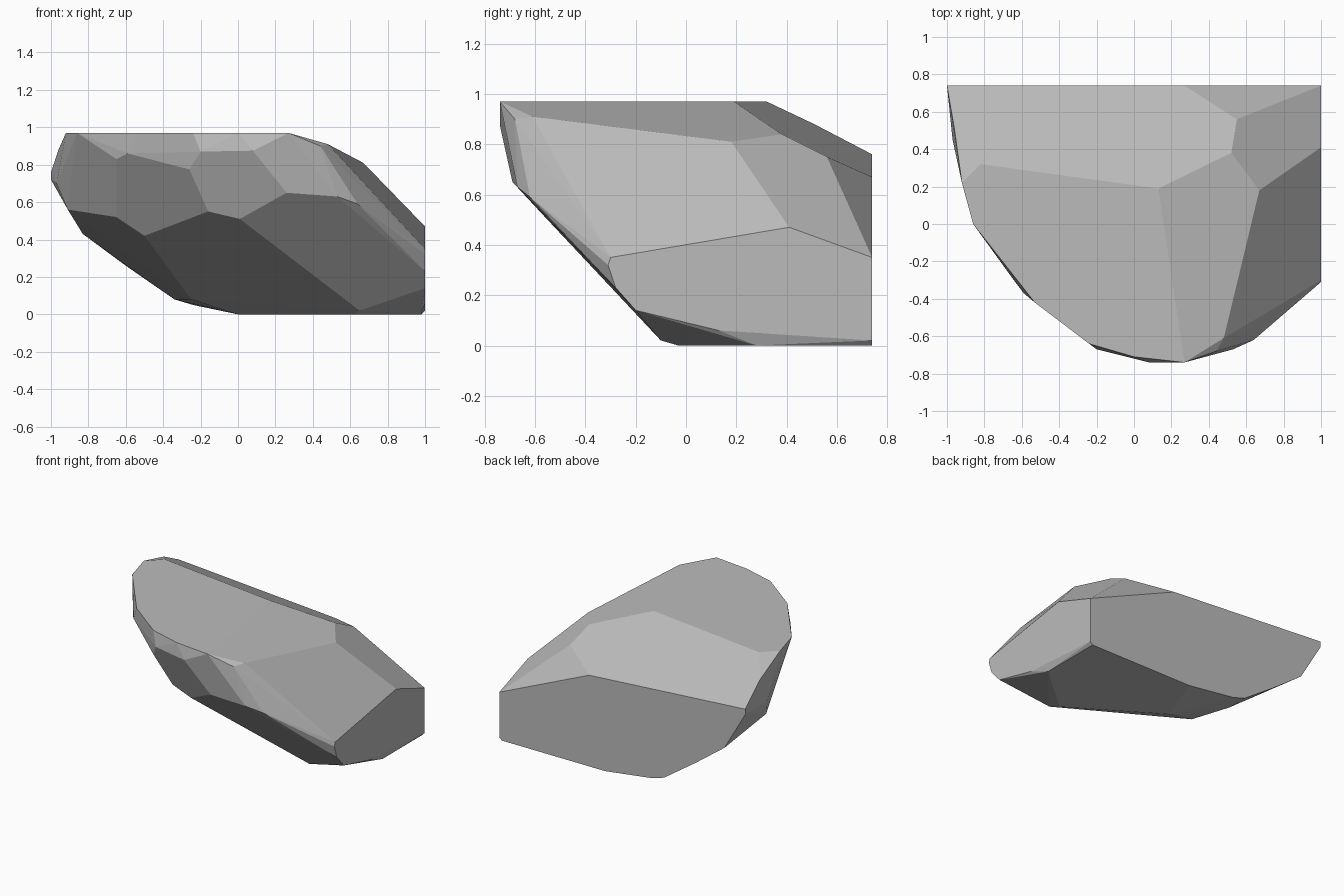
import bpy
import bmesh
import math

# Remove the default object
default_cube = bpy.data.objects.get("Cube")
if default_cube:
    bpy.data.objects.remove(default_cube, do_unlink=True)

# Planes that slice the boulder flat
TOP, BACK, SIDE, BASE = 0.97, 0.74, 1.0, 0.0

# Outline of the flat top (x, y)
top_outline = [
    (0.27, -0.74), (0.13, 0.19), (-0.82, 0.32), (-0.92, 0.22),
    (-0.86, 0), (-0.53, -0.42), (-0.24, -0.64), (0, -0.71),
]

# Outline of the flat back (x, z)
back_outline = [
    (0.98, 0), (0.14, 0), (-0.24, 0.05), (-0.34, 0.08), (-0.6, 0.26),
    (-0.83, 0.43), (-0.91, 0.56), (-1, 0.72), (-1, 0.76), (0.27, 0.67),
]

# Outline of the flat side (y, z)
side_outline = [
    (0.74, 0.02), (0.74, 0.35), (0.41, 0.47), (-0.3, 0.35),
    (-0.31, 0.32), (-0.28, 0.23), (-0.2, 0.14), (0.13, 0.06),
]

# Outline of the resting face (x, y)
base_outline = [(0.98, 0.28), (0.62, -0.03), (0, 0.36)]

# Corners where the chipped facets meet
shoulder_corners = [
    (0.52, 0.38, 0.84), (0.55, 0.56, 0.75), (0.67, 0.18, 0.81),
    (0.48, -0.61, 0.91), (0.44, -0.68, 0.9), (-0.96, 0.51, 0.88),
]
front_corners = [
    (0.08, -0.74, 0.875), (-0.2, -0.67, 0.87), (-0.26, -0.61, 0.775),
    (-0.59, -0.37, 0.86), (-0.65, -0.29, 0.83), (0.26, -0.69, 0.65),
    (0.53, -0.67, 0.63), (0.64, -0.62, 0.59),
]
underside_corners = [
    (0.01, -0.56, 0.51), (-0.16, -0.53, 0.55), (-0.5, -0.13, 0.42),
    (-0.65, -0.07, 0.52), (-0.91, 0.37, 0.56), (-0.97, 0.45, 0.7),
    (0.65, -0.1, 0.02), (-0.25, 0.3, 0.08), (-0.34, 0.58, 0.08),
]


def make_material(name, color):
    material = bpy.data.materials.new(name)
    material.use_nodes = True
    material.diffuse_color = color
    shader = next(n for n in material.node_tree.nodes if n.type == "BSDF_PRINCIPLED")
    shader.inputs["Base Color"].default_value = color
    shader.inputs["Roughness"].default_value = 0.9
    return material


def build_faceted_solid(name, corners, material):
    """Wrap the corners in a convex skin and merge near-coplanar facets."""
    bm = bmesh.new()
    for corner in corners:
        bm.verts.new(corner)
    hull = bmesh.ops.convex_hull(bm, input=bm.verts[:])
    loose = [v for v in bm.verts if not v.link_faces]
    bmesh.ops.delete(bm, geom=loose, context="VERTS")
    bmesh.ops.dissolve_limit(
        bm, angle_limit=math.radians(3), verts=bm.verts[:], edges=bm.edges[:]
    )
    bmesh.ops.recalc_face_normals(bm, faces=bm.faces[:])
    for face in bm.faces:
        face.smooth = False
    mesh = bpy.data.meshes.new(name)
    bm.to_mesh(mesh)
    bm.free()
    mesh.materials.append(material)
    solid = bpy.data.objects.new(name, mesh)
    bpy.context.collection.objects.link(solid)
    return solid


# Gather the outlines on their planes together with the facet corners
corners = [(x, y, TOP) for x, y in top_outline]
corners += [(x, BACK, z) for x, z in back_outline]
corners += [(SIDE, y, z) for y, z in side_outline]
corners += [(x, y, BASE) for x, y in base_outline]
corners += shoulder_corners + front_corners + underside_corners

# Boulder
stone_grey = make_material("stone_grey", (0.5, 0.5, 0.5, 1))
build_faceted_solid("boulder", corners, stone_grey)
